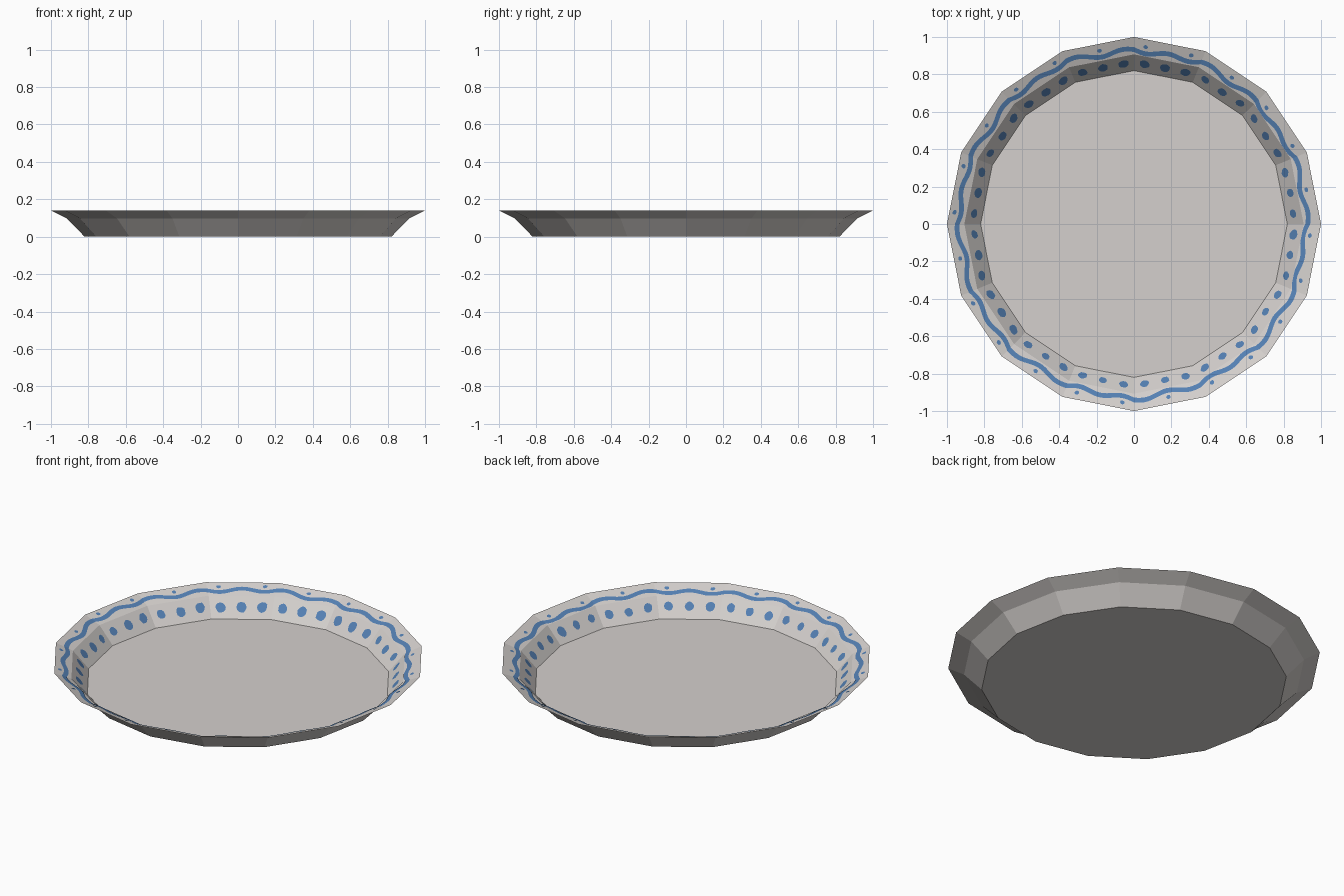
import bpy, bmesh, math, random

if "Cube" in bpy.data.objects:
    bpy.data.objects.remove(bpy.data.objects["Cube"])
random.seed(4)
N = 16
FLOOR, MID, RIM = (0.82, 0.005), (0.907, 0.103), (1.0, 0.14)


def material(name, rgb):
    m = bpy.data.materials.new(name)
    m.diffuse_color = (*rgb, 1)
    m.use_nodes = True
    m.node_tree.nodes["Principled BSDF"].inputs["Base Color"].default_value = m.diffuse_color
    return m


cream = material("glazed_cream", (0.66, 0.63, 0.61))
blue = material("painted_blue", (0.09, 0.22, 0.46))


def make(name, bm, mat):
    me = bpy.data.meshes.new(name)
    bm.to_mesh(me)
    bm.free()
    me.materials.append(mat)
    ob = bpy.data.objects.new(name, me)
    bpy.context.collection.objects.link(ob)
    return ob


def on_plate(ang, r, lift=0.003):
    """Point just above the sixteen-sided inner surface; r measured at the corners."""
    a, b = (FLOOR, MID) if r < MID[0] else (MID, RIM)
    z = a[1] + (r - a[0]) / (b[0] - a[0]) * (b[1] - a[1])
    step = 2 * math.pi / N
    f = math.cos(step / 2) / math.cos(ang % step - step / 2)
    return (r * f * math.cos(ang), r * f * math.sin(ang), z + lift)


# plate body: thin closed shell
bm = bmesh.new()
rings = []
for r, z in (FLOOR, MID, RIM, (0.915, 0.098), (0.82, 0.0)):
    rings.append([bm.verts.new((r * math.cos(2 * math.pi * i / N),
                                r * math.sin(2 * math.pi * i / N), z)) for i in range(N)])
bm.faces.new(rings[0])
bm.faces.new(rings[-1][::-1])
for a, b in zip(rings, rings[1:]):
    for i in range(N):
        j = (i + 1) % N
        bm.faces.new((a[i], b[i], b[j], a[j]))
bmesh.ops.recalc_face_normals(bm, faces=bm.faces)
make("plate", bm, cream)


def add_dot(bm, ang, r, half_width, half_radial, sides=12):
    vs = []
    for k in range(sides):
        t = 2 * math.pi * k / sides
        w = random.uniform(0.93, 1.07)
        vs.append(bm.verts.new(on_plate(ang + w * half_width / r * math.sin(-t),
                                        r + w * half_radial * math.cos(t))))
    bm.faces.new(vs[::-1])


# row of dots on the wall
bm = bmesh.new()
for i in range(48):
    s = random.uniform(0.85, 1.1)
    add_dot(bm, (i + 0.5) * 2 * math.pi / 48, 0.865 + random.uniform(-0.004, 0.004),
            0.026 * s, 0.019 * s)
bmesh.ops.recalc_face_normals(bm, faces=bm.faces)
for f in bm.faces:
    if f.normal.z < 0:
        f.normal_flip()
make("wall_dots", bm, blue)


def wave(a):
    return 0.937 - 0.008 * math.cos(a) + 0.011 * math.sin(24 * a) + 0.004 * math.sin(7 * a)


# wavy painted line on the rim
bm = bmesh.new()
S = 320
inner, outer = [], []
for i in range(S):
    a = 2 * math.pi * i / S
    inner.append(bm.verts.new(on_plate(a, max(wave(a) - 0.013, MID[0] + 0.001))))
    outer.append(bm.verts.new(on_plate(a, wave(a) + 0.013)))
for i in range(S):
    j = (i + 1) % S
    bm.faces.new((inner[i], outer[i], outer[j], inner[j]))
make("rim_wave", bm, blue)

# small dots outside the line, one in each dip
bm = bmesh.new()
for i in range(24):
    a = (i + 0.75) * 2 * math.pi / 24
    add_dot(bm, a, wave(a) + 0.036, 0.013, 0.011, 8)
for f in bm.faces:
    f.normal_update()
    if f.normal.z < 0:
        f.normal_flip()
make("rim_dots", bm, blue)
